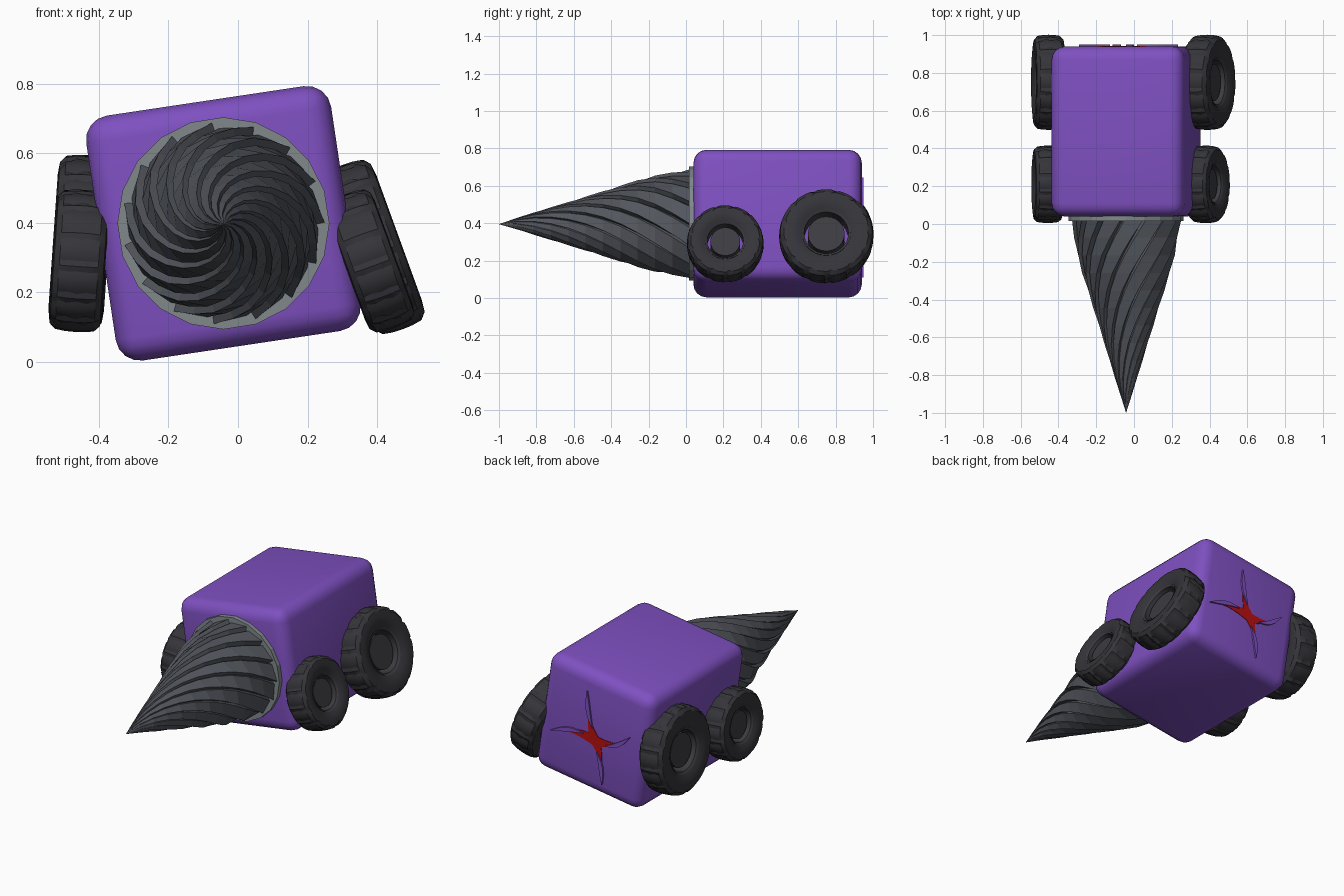
import bpy, bmesh, math
from mathutils import Matrix, Vector

if "Cube" in bpy.data.objects:
    bpy.data.objects.remove(bpy.data.objects["Cube"])


def material(name, rgb):
    m = bpy.data.materials.new(name)
    m.diffuse_color = (*rgb, 1)
    m.use_nodes = True
    m.node_tree.nodes["Principled BSDF"].inputs["Base Color"].default_value = m.diffuse_color
    return m


PURPLE = material("purple", (0.21, 0.08, 0.53))
STEEL = material("dark steel", (0.085, 0.092, 0.108))
COLLAR = material("light steel", (0.22, 0.25, 0.26))
RUBBER = material("rubber", (0.035, 0.035, 0.042))
HUB = material("hub grey", (0.045, 0.045, 0.053))
RED = material("red", (0.48, 0.005, 0.005))


def finish(bm, name, mat, matrix=None, smooth=None):
    bmesh.ops.recalc_face_normals(bm, faces=bm.faces)
    if matrix:
        bm.transform(matrix)
    me = bpy.data.meshes.new(name)
    bm.to_mesh(me)
    bm.free()
    me.materials.append(mat)
    ob = bpy.data.objects.new(name, me)
    bpy.context.collection.objects.link(ob)
    if smooth:
        bpy.context.view_layer.objects.active = ob
        ob.select_set(True)
        bpy.ops.object.shade_smooth_by_angle(angle=math.radians(smooth))
        ob.select_set(False)
    return ob


def bridge(bm, a, b):
    n = len(a)
    for i in range(n):
        bm.faces.new((a[i], a[(i + 1) % n], b[(i + 1) % n], b[i]))


# Body: a rounded box leaning sideways
CX, CZ = -0.042, 0.398
LEAN = Matrix.Translation((CX, 0, CZ)) @ Matrix.Rotation(math.radians(-8.5), 4, 'Y')
bm = bmesh.new()
bmesh.ops.create_cube(bm, size=1, matrix=Matrix.Translation((0, 0.49, 0)) @ Matrix.Diagonal((0.712, 0.9, 0.712, 1)))
bmesh.ops.bevel(bm, geom=bm.edges[:], offset=0.07, segments=4, profile=0.5, affect='EDGES')
finish(bm, "body", PURPLE, LEAN, 40)

# Collar behind the drill
bm = bmesh.new()
bmesh.ops.create_cone(bm, cap_ends=True, segments=20, radius1=0.305, radius2=0.305, depth=0.04,
                      matrix=Matrix.Translation((CX, 0.035, CZ)) @ Matrix.Rotation(math.pi / 2, 4, 'X'))
finish(bm, "drill_collar", COLLAR)

# Drill: saw-tooth section, twisted and tapered towards the tip
BLADES, TWIST, STEPS = 15, 2.3, 11
PROFILE = [(0.02, 0.292), (-0.2, 0.252), (-0.4, 0.188), (-0.6, 0.125), (-0.8, 0.064), (-1.0, 0.0)]


def drill_radius(y):
    for (y0, r0), (y1, r1) in zip(PROFILE, PROFILE[1:]):
        if y >= y1 - 1e-6:
            return r0 + (r1 - r0) * (y0 - y) / (y0 - y1)
    return 0


bm = bmesh.new()
rings = []
for s in range(STEPS):
    y = 0.02 - 1.02 * s / STEPS
    r, ring = drill_radius(y), []
    for b in range(BLADES):
        # from each blade's crest down to its root
        for part, k in ((0, 1.0), (0.82, 0.94), (0.92, 0.88)):
            a = 2 * math.pi * (b + part) / BLADES + TWIST * s / STEPS
            ring.append(bm.verts.new((CX + r * k * math.cos(a), y, CZ + r * k * math.sin(a))))
    rings.append(ring)
for a, b in zip(rings, rings[1:]):
    bridge(bm, a, b)
bm.faces.new(rings[0])
tip = bm.verts.new((CX, -1.0, 0.395))
last = rings[-1]
for i in range(len(last)):
    bm.faces.new((last[i], last[(i + 1) % len(last)], tip))
finish(bm, "drill", STEEL)

# Wheels: (half-width factor, radius factor, tread depth, chevron shift)
TYRE = [(-0.72, 0.50, 0, 0), (-0.92, 0.62, 0, 0), (-1.0, 0.76, 0.012, 0), (-0.95, 0.90, 0.035, 0),
        (-0.74, 0.975, 0.045, 1), (-0.38, 0.995, 0.045, 3), (0.0, 1.0, 0.045, 1), (0.38, 0.995, 0.045, 3),
        (0.74, 0.975, 0.045, 1), (0.95, 0.90, 0.035, 0), (1.0, 0.76, 0.012, 0), (0.92, 0.62, 0, 0), (0.72, 0.50, 0, 0)]


def wheel(name, loc, R, half, tilt, side):
    m = Matrix.Translation(loc) @ Matrix.Rotation(math.radians(tilt), 4, 'Y')
    lugs, per = 13, 6
    bm, rows = bmesh.new(), []
    for x, r, depth, shift in TYRE:
        row = []
        for i in range(lugs * per):
            a = 2 * math.pi * i / (lugs * per)
            rr = R * (r - (depth if (i + shift) % per == 0 else 0))
            row.append(bm.verts.new((x * half, rr * math.cos(a), rr * math.sin(a))))
        rows.append(row)
    for a, b in zip(rows, rows[1:] + rows[:1]):
        bridge(bm, a, b)
    finish(bm, name + "_tyre", RUBBER, m, 25)

    # Rim ring lining the tyre opening
    bm, rows = bmesh.new(), []
    for x, r in ((-0.7, 0.47), (-0.8, 0.52), (0.8, 0.52), (0.7, 0.47)):
        rows.append([bm.verts.new((x * half, R * r * math.cos(a), R * r * math.sin(a)))
                     for a in (2 * math.pi * i / 28 for i in range(28))])
    for a, b in zip(rows, rows[1:] + rows[:1]):
        bridge(bm, a, b)
    finish(bm, name + "_rim", HUB, m, 30)

    # Hub reaching into the body
    bm = bmesh.new()
    bmesh.ops.create_cone(bm, cap_ends=True, segments=24, radius1=0.39 * R, radius2=0.39 * R, depth=half * 1.5,
                          matrix=Matrix.Translation((-side * half * 0.25, 0, 0)) @ Matrix.Rotation(math.pi / 2, 4, 'Y'))
    finish(bm, name + "_hub", HUB, m, 30)


wheel("front_right", (0.38, 0.21, 0.29), 0.205, 0.072, -20, 1)
wheel("rear_right", (0.388, 0.75, 0.33), 0.252, 0.08, -20, 1)
wheel("front_left", (-0.457, 0.21, 0.29), 0.205, 0.076, 4, -1)
wheel("rear_left", (-0.452, 0.75, 0.343), 0.252, 0.08, 4, -1)

# Torn crack on the back: red arms with raised purple flaps
CENTRE = Vector((-0.02, -0.035))
ARMS = [((0.07, 0.24), -0.02, 0.5), ((0.265, -0.09), 0.025, 0.8), ((-0.105, -0.275), -0.02, 0.5), ((-0.24, 0.08), 0.03, 0.6)]


def strip(name, points, y0, thick, mat):
    """Thin curved plate from (left, right) point pairs."""
    bm = bmesh.new()
    loop = [p for p, q in points] + [q for p, q in reversed(points)]
    vs = [bm.verts.new((p.x, y0, p.y)) for p in loop]
    top = [bm.verts.new((p.x, y0 + thick, p.y)) for p in loop]
    bridge(bm, vs, top)
    n = len(vs)
    for ring in (vs, top):
        for i in range(n // 2 - 1):
            bm.faces.new((ring[i], ring[i + 1], ring[n - 2 - i], ring[n - 1 - i]))
    finish(bm, name, mat, LEAN)


for k, (end, bend, red_len) in enumerate(ARMS):
    d = Vector(end) - CENTRE
    n = Vector((-d.y, d.x)).normalized()

    def at(t, off):
        return CENTRE + d * t + n * (bend * math.sin(math.pi * t) + off)

    ts = [i / 6 for i in range(7)]
    strip(f"crack_arm_{k}", [(at(t * red_len, 0.034 * (1 - t) + 0.001), at(t * red_len, -0.034 * (1 - t) - 0.001)) for t in ts],
          0.937, 0.006, RED)
    # flap along one edge, widest in the middle of the arm
    us = [0.25 + 0.75 * t for t in ts]
    strip(f"crack_flap_{k}", [(at(u, 0.012 * math.sin(math.pi * t) + 0.001 + 0.012 * (1 - t)),
                               at(u, -0.012 * math.sin(math.pi * t) - 0.001 + 0.012 * (1 - t))) for u, t in zip(us, ts)],
          0.938, 0.012, PURPLE)
